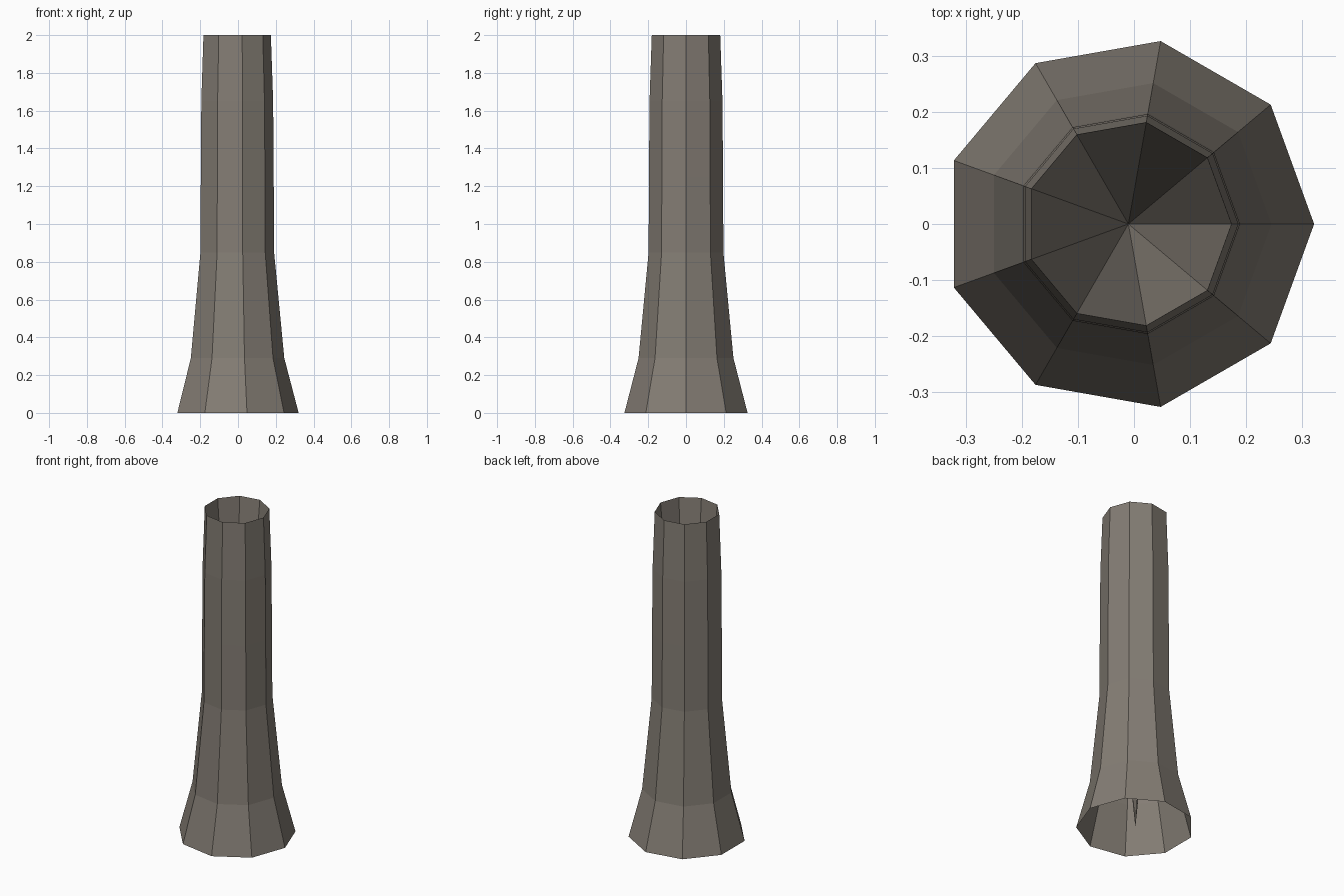
import bpy, bmesh, math

if "Cube" in bpy.data.objects:
    bpy.data.objects.remove(bpy.data.objects["Cube"])

SIDES = 9
AXIS_X = -0.01  # odd-sided ring: shift so the bounds are centred on x = 0
# (radius, height) from the flared foot to the open rim
PROFILE = [(0.331, 0.0), (0.255, 0.29), (0.201, 0.85),
           (0.199, 1.25), (0.196, 1.65), (0.184, 2.0)]


def add_ring(bm, radius, z):
    step = 2 * math.pi / SIDES
    return [bm.verts.new((AXIS_X + radius * math.cos(i * step),
                          radius * math.sin(i * step), z))
            for i in range(SIDES)]


bm = bmesh.new()

# Flared outer wall, open at the bottom
rings = [add_ring(bm, r, z) for r, z in PROFILE]
for low, high in zip(rings, rings[1:]):
    for i in range(SIDES):
        j = (i + 1) % SIDES
        bm.faces.new((low[i], low[j], high[j], high[i]))

# Deep conical hollow running from the rim down to a point at the base
tip = bm.verts.new((AXIS_X, 0, 0))
rim = rings[-1]
for i in range(SIDES):
    bm.faces.new((rim[i], rim[(i + 1) % SIDES], tip))

mesh = bpy.data.meshes.new("hollow_trunk")
bm.to_mesh(mesh)
bm.free()
trunk = bpy.data.objects.new("hollow_trunk", mesh)
bpy.context.collection.objects.link(trunk)

# Dark warm grey-brown
bark = bpy.data.materials.new("bark")
bark.diffuse_color = (0.23, 0.205, 0.175, 1)
bark.use_nodes = True
bark.node_tree.nodes["Principled BSDF"].inputs["Base Color"].default_value = bark.diffuse_color
mesh.materials.append(bark)
